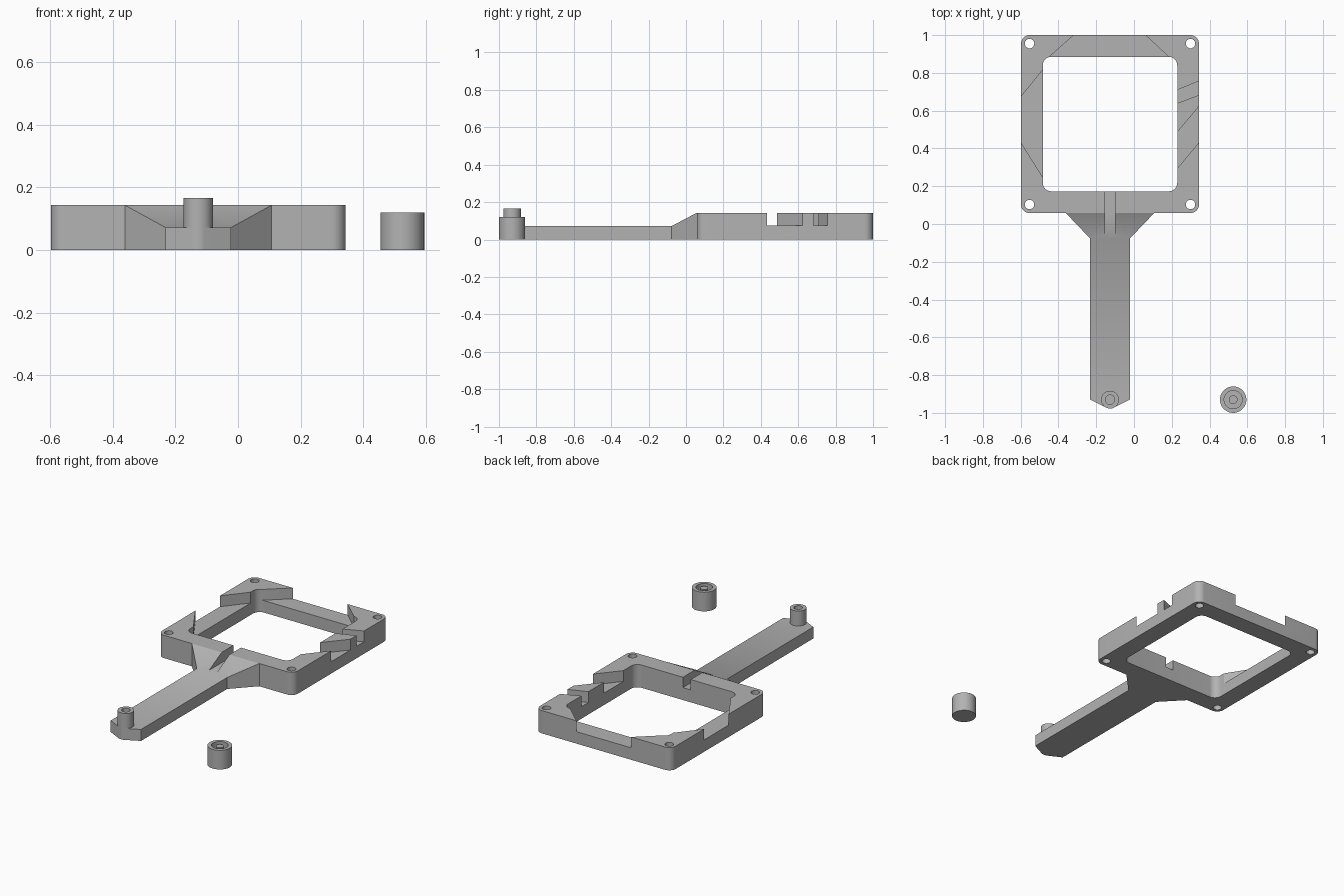
import bpy, bmesh
from math import cos, sin, pi, acos, radians

if "Cube" in bpy.data.objects:
    bpy.data.objects.remove(bpy.data.objects["Cube"])

grey = bpy.data.materials.new("matte grey")
grey.use_nodes = True
grey.diffuse_color = (0.45, 0.45, 0.45, 1)
grey.node_tree.nodes["Principled BSDF"].inputs["Base Color"].default_value = (0.45, 0.45, 0.45, 1)

CX, CY = -0.127, 0.529        # frame centre
HALF, OPENING = 0.471, 0.356  # half widths of the frame and its window
CORNER = 0.045
TALL, LOW = 0.143, 0.075      # frame height and notch floor
PEG_Y, PEG_R = -0.93, 0.047


def to_object(name, bm):
    bmesh.ops.recalc_face_normals(bm, faces=bm.faces)
    mesh = bpy.data.meshes.new(name)
    bm.to_mesh(mesh)
    bm.free()
    mesh.materials.append(grey)
    obj = bpy.data.objects.new(name, mesh)
    bpy.context.collection.objects.link(obj)
    return obj


def prism_mesh(points, z0, z1):
    bm = bmesh.new()
    base = bm.faces.new([bm.verts.new((x, y, z0)) for x, y in points])
    ext = bmesh.ops.extrude_face_region(bm, geom=[base])
    for v in ext["geom"]:
        if isinstance(v, bmesh.types.BMVert):
            v.co.z = z1
    return bm


def prism(name, points, z0, z1):
    return to_object(name, prism_mesh(points, z0, z1))


def arc(x, y, r, a0, a1, steps):
    return [(x + r * cos(a0 + (a1 - a0) * i / steps),
             y + r * sin(a0 + (a1 - a0) * i / steps)) for i in range(steps + 1)]


def rounded_square(half):
    c = half - CORNER
    points = []
    for i, (sx, sy) in enumerate([(1, 1), (-1, 1), (-1, -1), (1, -1)]):
        points += arc(CX + sx * c, CY + sy * c, CORNER, i * pi / 2, (i + 1) * pi / 2, 10)
    return points


def lathe(name, profile, x, y):
    bm = bmesh.new()
    verts = [bm.verts.new((x + r, y, z)) for r, z in profile]
    edges = [bm.edges.new(pair) for pair in zip(verts, verts[1:])]
    bmesh.ops.spin(bm, geom=verts + edges, cent=(x, y, 0), axis=(0, 0, 1),
                   angle=2 * pi, steps=48)
    bmesh.ops.remove_doubles(bm, verts=bm.verts, dist=0.0001)
    return to_object(name, bm)


def cut(target, cutter):
    cutter.hide_render = True
    mod = target.modifiers.new("cut", 'BOOLEAN')
    mod.operation, mod.solver, mod.object = 'DIFFERENCE', 'EXACT', cutter
    bpy.context.view_layer.objects.active = target
    bpy.ops.object.modifier_apply(modifier=mod.name)
    bpy.data.objects.remove(cutter)


# Square frame with its window
frame = prism("frame", rounded_square(HALF), 0, TALL)
cut(frame, prism("window_cutter", rounded_square(OPENING), -0.1, 0.3))

# Screw holes in the corners
for sx in (-1, 1):
    for sy in (-1, 1):
        hole = arc(CX + sx * 0.426, CY + sy * 0.426, 0.025, 0, 2 * pi, 32)[:-1]
        cut(frame, prism("hole_cutter", hole, -0.1, 0.3))

# Slanted notches in the back, right-hand and left-hand bars
notches = [
    [(-0.297, 1.02), (-0.474, 0.862), (0.209, 0.862), (0.039, 1.02)],
    [(-0.62, 0.647), (-0.47, 0.832), (-0.47, 0.227), (-0.62, 0.466)],
    [(0.21, 0.271), (0.365, 0.458), (0.365, 0.648), (0.21, 0.463)],
    [(0.21, 0.632), (0.365, 0.691), (0.365, 0.766), (0.21, 0.701)],
]
for points in notches:
    cut(frame, prism("notch_cutter", points, LOW, 0.3))

# Handle: pointed round tip, flat grip and flared ramp up to the frame
half_grip, shoulder, flare = 0.105, -0.077, 0.234
tangent = acos(PEG_R / half_grip)
outline = arc(CX, PEG_Y, PEG_R, pi + tangent, 2 * pi - tangent, 10)
outline += [(CX + half_grip, PEG_Y), (CX + half_grip, shoulder),
            (CX + flare, CY - HALF), (CX - flare, CY - HALF),
            (CX - half_grip, shoulder), (CX - half_grip, PEG_Y)]
bm = prism_mesh(outline, 0, 0.072)
top = [v for v in bm.verts if v.co.z > 0.01]
bmesh.ops.connect_verts(bm, verts=[v for v in top if abs(v.co.y - shoulder) < 0.001])
for v in top:
    if v.co.y > 0:
        v.co.z = TALL
handle = to_object("handle", bm)

# Cable groove through the ramp and the front bar
for part in (frame, handle):
    groove = [(CX - 0.027, -0.2), (CX + 0.027, -0.2), (CX + 0.027, 0.3), (CX - 0.027, 0.3)]
    cut(part, prism("groove_cutter", groove, 0.078, 0.3))

# Hollow peg on the tip, and the loose cap with its centre pin
peg = lathe("peg", [(0, 0.072), (PEG_R, 0.072), (PEG_R, 0.166), (0.025, 0.166),
                    (0.025, 0.075), (0, 0.075)], CX, PEG_Y)
cap = lathe("cap", [(0, 0), (0.07, 0), (0.07, 0.12), (0.048, 0.12), (0.048, 0.025),
                    (0.023, 0.025), (0.023, 0.115), (0, 0.115)], 0.525, PEG_Y)

# Smooth curves, sharp edges
bpy.ops.object.select_all(action='DESELECT')
for obj in (frame, handle, peg, cap):
    obj.select_set(True)
bpy.context.view_layer.objects.active = frame
bpy.ops.object.shade_smooth_by_angle(angle=radians(30))
